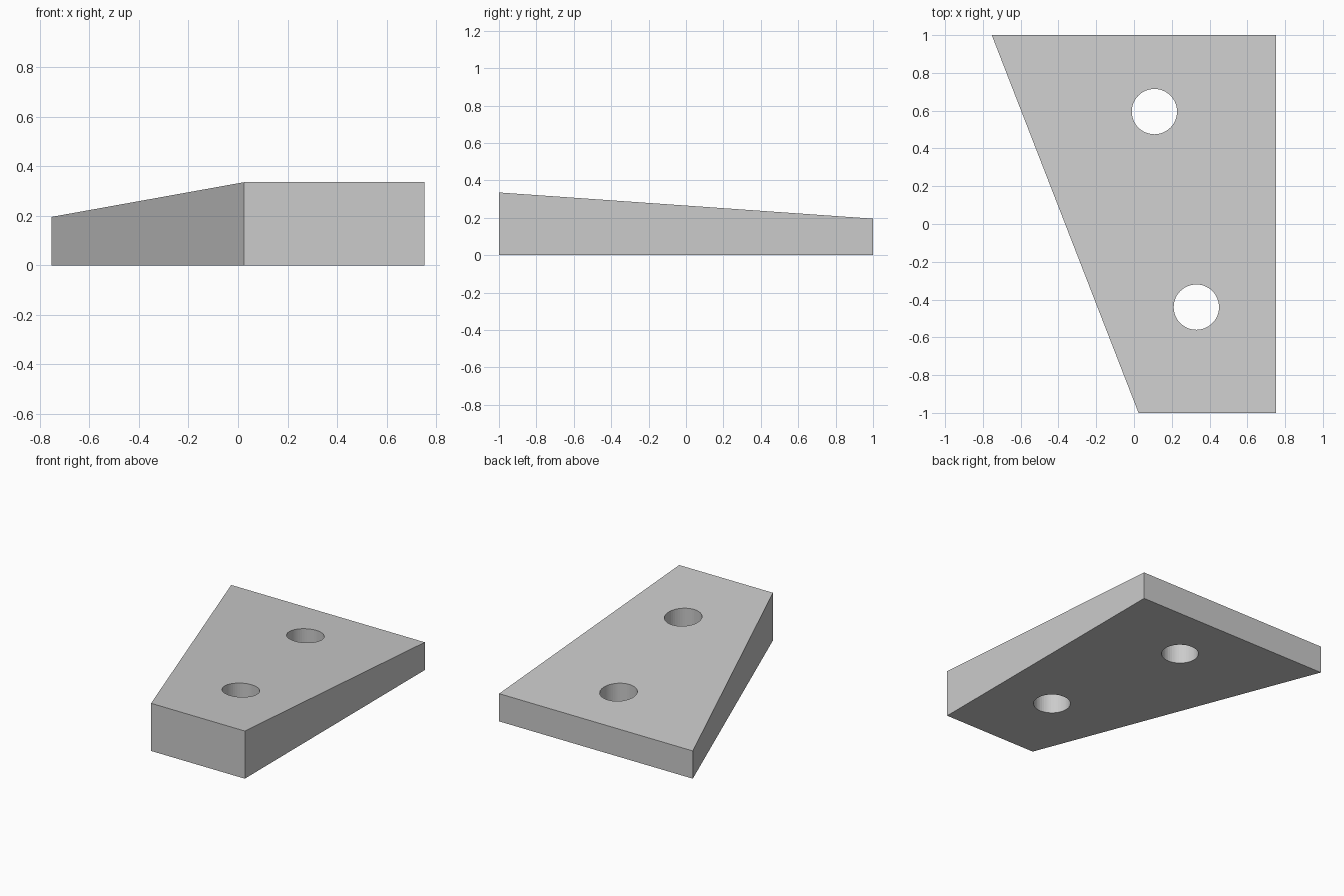
import bpy, bmesh

if "Cube" in bpy.data.objects:
    bpy.data.objects.remove(bpy.data.objects["Cube"])

# Plan outline as (x, y); thickness tapers from front to back
OUTLINE = [(0.024, -1), (0.753, -1), (0.753, 1), (-0.753, 1)]
FRONT_HEIGHT, BACK_HEIGHT = 0.335, 0.195
HOLES = [(0.108, 0.595), (0.33, -0.44)]
HOLE_RADIUS = 0.12


def top_height(y):
    return FRONT_HEIGHT + (BACK_HEIGHT - FRONT_HEIGHT) * (y + 1) / 2


# Wedge plate: extrude the outline, then slope the top face
bm = bmesh.new()
base = bm.faces.new([bm.verts.new((x, y, 0)) for x, y in OUTLINE])
top = bmesh.ops.extrude_face_region(bm, geom=[base], use_keep_orig=True)
for v in top["geom"]:
    if isinstance(v, bmesh.types.BMVert):
        v.co.z = top_height(v.co.y)
bmesh.ops.recalc_face_normals(bm, faces=bm.faces)
mesh = bpy.data.meshes.new("wedge_plate")
bm.to_mesh(mesh)
bm.free()
plate = bpy.data.objects.new("wedge_plate", mesh)
bpy.context.collection.objects.link(plate)

# Two vertical through holes
for i, (x, y) in enumerate(HOLES):
    bpy.ops.mesh.primitive_cylinder_add(vertices=48, radius=HOLE_RADIUS, depth=1, location=(x, y, 0.15))
    cutter = bpy.context.object
    cutter.name = f"hole_cutter_{i + 1}"
    cutter.hide_render = True
    cutter.display_type = 'WIRE'
    cut = plate.modifiers.new(f"hole_{i + 1}", 'BOOLEAN')
    cut.operation = 'DIFFERENCE'
    cut.solver = 'EXACT'
    cut.object = cutter
